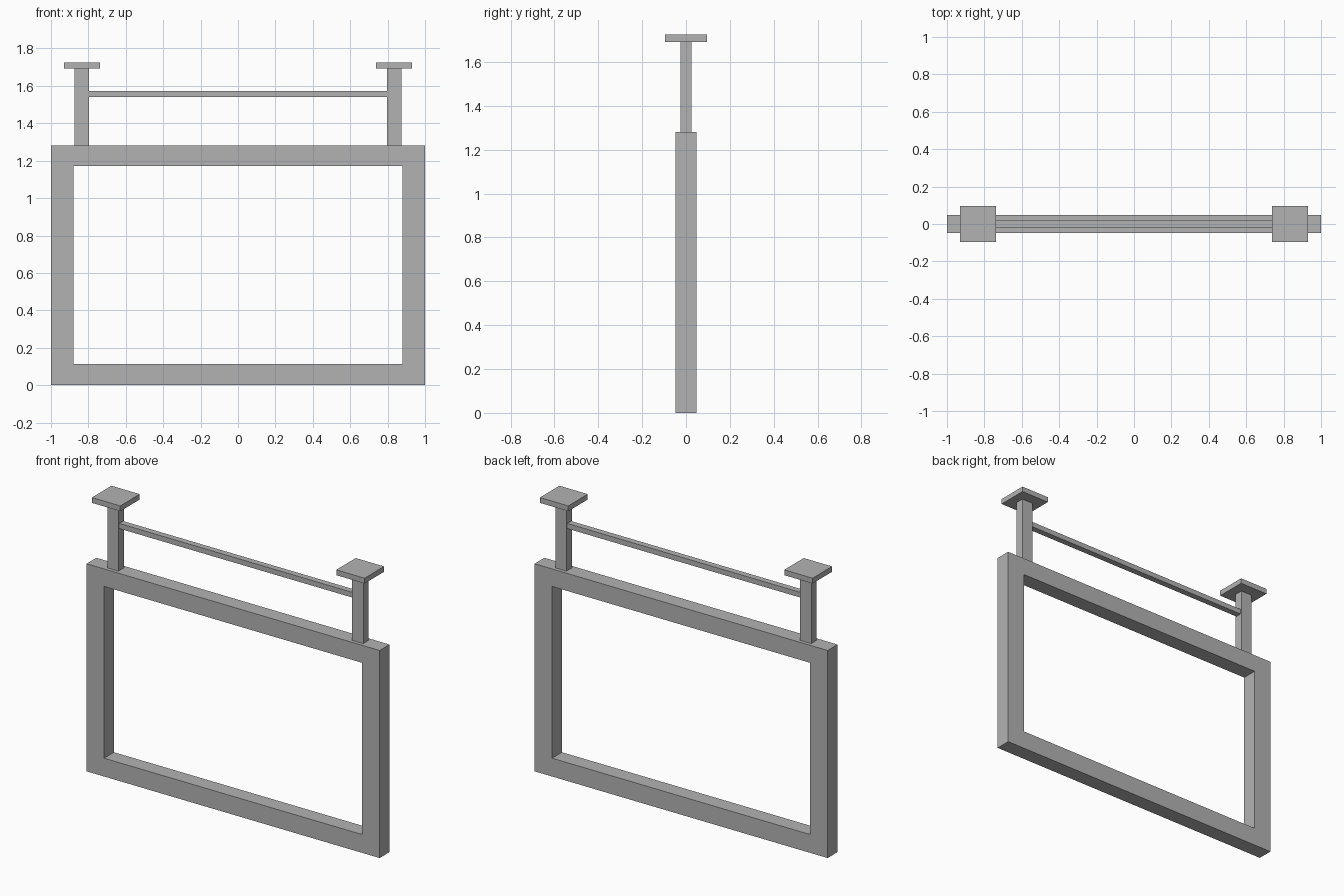
import bpy
import bmesh

cube = bpy.data.objects.get("Cube")
if cube:
    bpy.data.objects.remove(cube, do_unlink=True)

grey = bpy.data.materials.new("plain grey")
grey.use_nodes = True
colour = (0.45, 0.45, 0.45, 1)
grey.diffuse_color = colour
grey.node_tree.nodes["Principled BSDF"].inputs["Base Color"].default_value = colour


def finish(name, bm):
    bmesh.ops.recalc_face_normals(bm, faces=bm.faces)
    mesh = bpy.data.meshes.new(name)
    bm.to_mesh(mesh)
    bm.free()
    mesh.materials.append(grey)
    obj = bpy.data.objects.new(name, mesh)
    bpy.context.collection.objects.link(obj)
    return obj


def box(name, x, y, z):
    """Box spanning the (low, high) range on each axis."""
    bm = bmesh.new()
    bmesh.ops.create_cube(bm, size=1)
    for v in bm.verts:
        v.co = [low + (c + 0.5) * (high - low)
                for c, (low, high) in zip(v.co, (x, y, z))]
    return finish(name, bm)


def sign_frame(x_out, x_in, z_out, z_in, depth):
    """Rectangular ring extruded through its depth."""
    bm = bmesh.new()
    loops = []
    for w, (low, high) in ((x_out, z_out), (x_in, z_in)):
        corners = ((-w, low), (w, low), (w, high), (-w, high))
        loops.append([bm.verts.new((x, -depth, z)) for x, z in corners])
    outer, inner = loops
    for i in range(4):
        j = (i + 1) % 4
        bm.faces.new((outer[i], outer[j], inner[j], inner[i]))
    ring = bmesh.ops.extrude_face_region(bm, geom=bm.faces[:])
    moved = [g for g in ring["geom"] if isinstance(g, bmesh.types.BMVert)]
    bmesh.ops.translate(bm, verts=moved, vec=(0, 2 * depth, 0))
    return finish("frame", bm)


# Open rectangular frame
sign_frame(1.0, 0.88, (0, 1.28), (0.113, 1.172), 0.048)

# Hanging posts with ceiling plates
for side, s in (("left", 1), ("right", -1)):
    box(side + "_post", sorted((s * 0.797, s * 0.873)), (-0.026, 0.026), (1.28, 1.692))
    box(side + "_mounting_plate", sorted((s * 0.737, s * 0.93)), (-0.095, 0.095), (1.692, 1.725))

# Thin rod between the posts
box("cross_rod", (-0.797, 0.797), (-0.019, 0.019), (1.54, 1.572))
